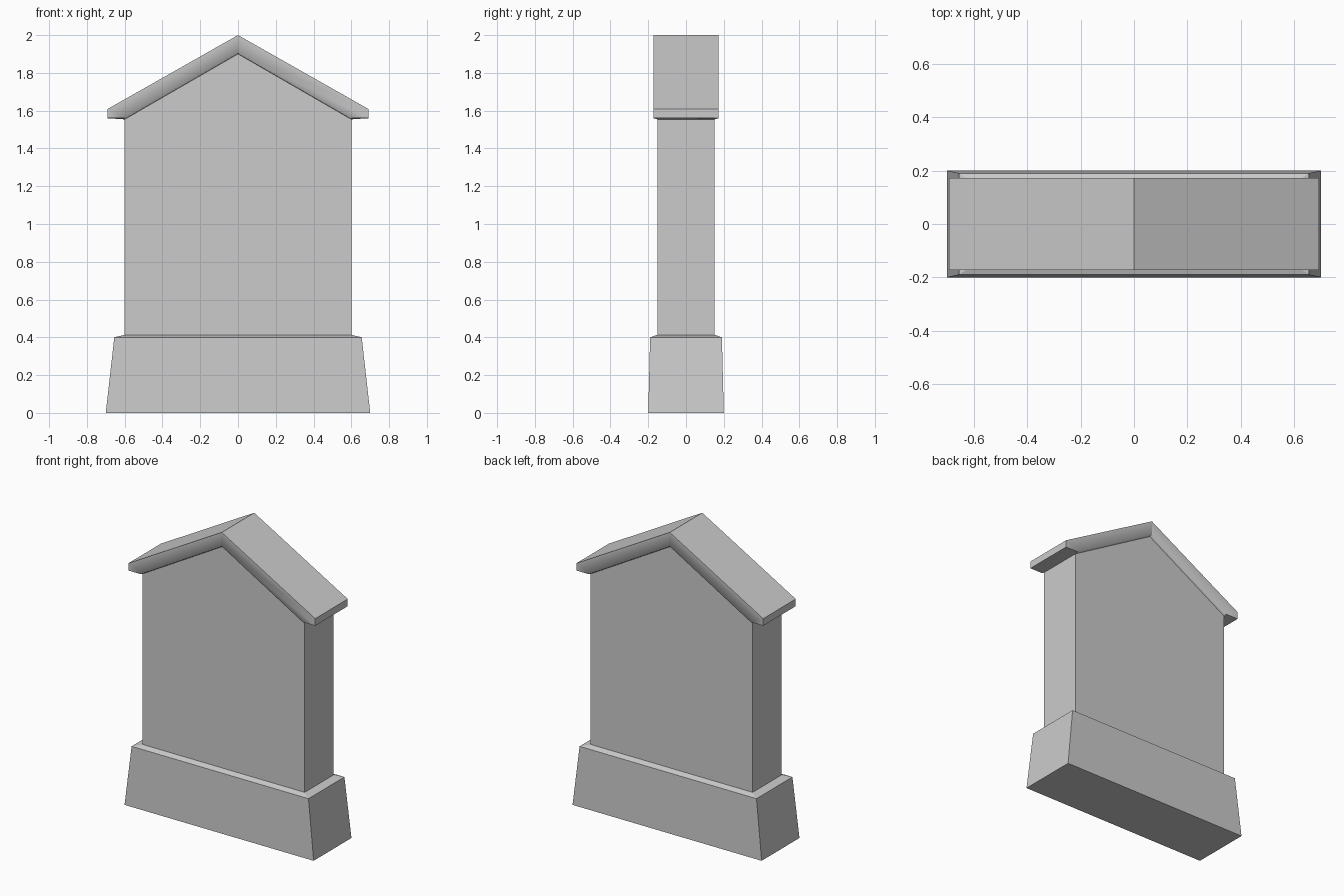
import bpy, bmesh

cube = bpy.data.objects.get("Cube")
if cube:
    bpy.data.objects.remove(cube, do_unlink=True)

stone = bpy.data.materials.new("grey_stone")
stone.use_nodes = True
GREY = (0.6, 0.6, 0.6, 1)
stone.diffuse_color = GREY
stone.node_tree.nodes["Principled BSDF"].inputs["Base Color"].default_value = GREY


def finish(name, bm):
    bmesh.ops.recalc_face_normals(bm, faces=bm.faces)
    mesh = bpy.data.meshes.new(name)
    bm.to_mesh(mesh)
    bm.free()
    mesh.materials.append(stone)
    obj = bpy.data.objects.new(name, mesh)
    bpy.context.collection.objects.link(obj)
    return obj


def ring(bm, points, y):
    return [bm.verts.new((x, y, z)) for x, z in points]


def bridge(bm, a, b, closed=True):
    n = len(a)
    return [bm.faces.new((a[i], a[(i + 1) % n], b[(i + 1) % n], b[i]))
            for i in range(n if closed else n - 1)]


WALL_X, WALL_Y = 0.6, 0.152
EAVE_Z, GABLE_Z = 1.554, 1.9

# Tapered plinth with a weathered top slope: stacked rectangles
bm = bmesh.new()
layers = []
for hx, hy, z in ((0.7, 0.2, 0), (0.655, 0.19, 0.4), (WALL_X, WALL_Y, 0.413)):
    layers.append([bm.verts.new((sx * hx, sy * hy, z))
                   for sx, sy in ((-1, -1), (1, -1), (1, 1), (-1, 1))])
for low, high in zip(layers, layers[1:]):
    bridge(bm, low, high)
bm.faces.new(layers[0])
bm.faces.new(layers[-1])
finish("plinth", bm)

# Gabled slab wall
bm = bmesh.new()
gable = [(-WALL_X, EAVE_Z), (0, GABLE_Z), (WALL_X, EAVE_Z)]
outline = gable + [(WALL_X, 0.413), (-WALL_X, 0.413)]
front, back = ring(bm, outline, -WALL_Y), ring(bm, outline, WALL_Y)
bridge(bm, front, back)
bm.faces.new(front)
bm.faces.new(back)
finish("wall_slab", bm)

# Gable roof: pitched shell, fascia bands, and narrow ledges back to the wall
bm = bmesh.new()
ROOF_Y, RISE = 0.172, 0.006
shell = [(-0.692, 1.56), (-0.692, 1.608), (0, 2), (0.692, 1.608), (0.692, 1.56)]
inner = [(x, z + RISE) for x, z in gable]
soft, rings = [], []
for side in (-1, 1):
    outer_ring = ring(bm, shell, side * ROOF_Y)
    inner_ring = ring(bm, inner, side * ROOF_Y)
    wall_ring = ring(bm, gable, side * WALL_Y)
    # one fascia band on each half of the gable
    bm.faces.new(outer_ring[:3] + [inner_ring[1], inner_ring[0]])
    bm.faces.new(outer_ring[2:] + [inner_ring[2], inner_ring[1]])
    bridge(bm, inner_ring, wall_ring, closed=False)
    soft += [bm.edges.get(inner_ring[i:i + 2]) for i in range(2)]
    rings.append((outer_ring, inner_ring, wall_ring))
(fo, fi, fw), (bo, bi, bw) = rings
bridge(bm, fo, bo, closed=False)
bridge(bm, fw, bw, closed=False)
for outer, end in ((0, 0), (4, 2)):
    bm.faces.new((fo[outer], fi[end], fw[end], bw[end], bi[end], bo[outer]))
# only the rounded inner lip of the fascia shades smoothly
for face in bm.faces:
    face.smooth = True
for edge in bm.edges:
    edge.smooth = edge in soft
finish("gable_roof", bm)
